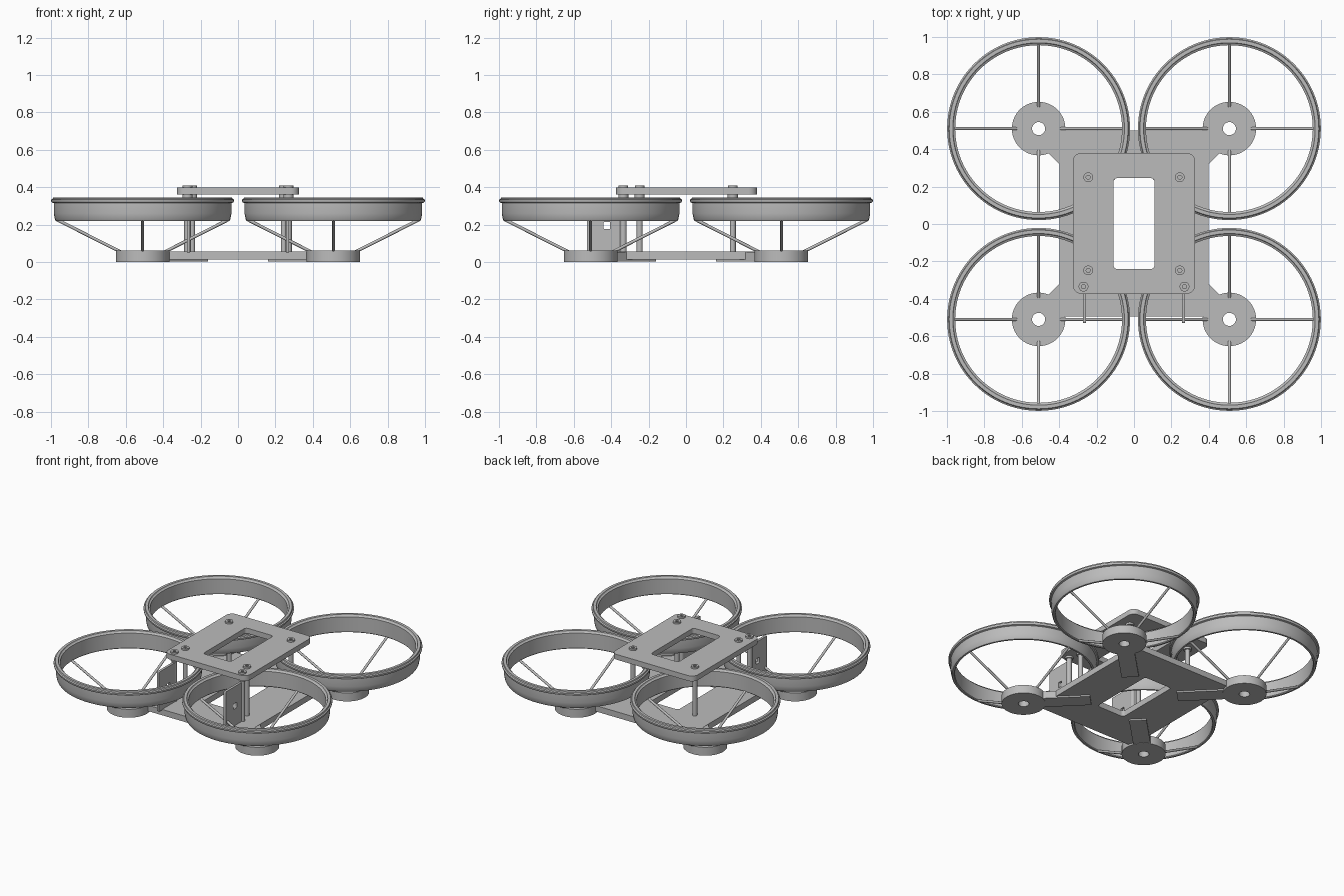
import bpy, bmesh, math
from mathutils import Matrix, Vector

if "Cube" in bpy.data.objects:
    bpy.data.objects.remove(bpy.data.objects["Cube"])

grey = bpy.data.materials.new("mid_grey")
grey.use_nodes = True
COL = (0.5, 0.5, 0.5, 1)
grey.diffuse_color = COL
grey.node_tree.nodes["Principled BSDF"].inputs["Base Color"].default_value = COL


def add(name, mesh, smooth=True):
    obj = bpy.data.objects.new(name, mesh)
    bpy.context.scene.collection.objects.link(obj)
    mesh.materials.clear()
    mesh.materials.append(grey)
    mesh.polygons.foreach_set("use_smooth", [smooth] * len(mesh.polygons))
    if smooth:
        mesh.set_sharp_from_angle(angle=math.radians(32))
    return obj


def circle(r, n=48, cx=0, cy=0):
    return [(cx + r * math.cos(2 * math.pi * i / n), cy + r * math.sin(2 * math.pi * i / n)) for i in range(n)]


def rounded(x0, x1, y0, y1, r, n=6):
    pts = []
    corners = [(x1 - r, y1 - r), (x0 + r, y1 - r), (x0 + r, y0 + r), (x1 - r, y0 + r)]
    for k, (cx, cy) in enumerate(corners):
        for i in range(n + 1):
            a = math.pi / 2 * (k + i / n)
            pts.append((cx + r * math.cos(a), cy + r * math.sin(a)))
    return pts


def slab(name, loops, z0, z1, matrix=None):
    """Flat part: first loop is the outline, the others are holes."""
    cu = bpy.data.curves.new(name, "CURVE")
    cu.dimensions, cu.fill_mode, cu.extrude = "2D", "BOTH", (z1 - z0) / 2
    for pts in loops:
        sp = cu.splines.new("POLY")
        sp.points.add(len(pts) - 1)
        for p, (x, y) in zip(sp.points, pts):
            p.co = (x, y, 0, 1)
        sp.use_cyclic_u = True
    tmp = bpy.data.objects.new("outline", cu)
    bpy.context.scene.collection.objects.link(tmp)
    dg = bpy.context.evaluated_depsgraph_get()
    mesh = bpy.data.meshes.new_from_object(tmp.evaluated_get(dg))
    bpy.data.objects.remove(tmp)
    bpy.data.curves.remove(cu)
    bm = bmesh.new()
    bm.from_mesh(mesh)
    bmesh.ops.remove_doubles(bm, verts=bm.verts, dist=1e-5)
    bmesh.ops.translate(bm, verts=bm.verts, vec=(0, 0, (z0 + z1) / 2))
    if matrix:
        bm.transform(matrix)
    bmesh.ops.recalc_face_normals(bm, faces=bm.faces)
    bm.to_mesh(mesh)
    bm.free()
    return add(name, mesh)


def ring(name, profile, center, n=96):
    """Closed profile of (radius, z) turned about a vertical axis."""
    bm = bmesh.new()
    rows = []
    for i in range(n):
        a = 2 * math.pi * i / n
        rows.append([bm.verts.new((center[0] + r * math.cos(a), center[1] + r * math.sin(a), z)) for r, z in profile])
    m = len(profile)
    for i in range(n):
        p, q = rows[i], rows[(i + 1) % n]
        for j in range(m):
            k = (j + 1) % m
            bm.faces.new((p[j], q[j], q[k], p[k]))
    bmesh.ops.recalc_face_normals(bm, faces=bm.faces)
    mesh = bpy.data.meshes.new(name)
    bm.to_mesh(mesh)
    bm.free()
    return add(name, mesh)


def rod(name, a, b, r, n=16):
    a, b = Vector(a), Vector(b)
    rot = (b - a).to_track_quat("Z", "Y").to_matrix().to_4x4()
    bm = bmesh.new()
    bmesh.ops.create_cone(bm, cap_ends=True, segments=n, radius1=r, radius2=r, depth=(b - a).length,
                          matrix=Matrix.Translation((a + b) / 2) @ rot)
    mesh = bpy.data.meshes.new(name)
    bm.to_mesh(mesh)
    bm.free()
    return add(name, mesh)


# Base and top plates with the same central window
window = rounded(-0.11, 0.11, -0.24, 0.245, 0.02)
slab("base_plate", [rounded(-0.397, 0.397, -0.495, 0.5, 0.03), window], 0.013, 0.055)
slab("top_plate", [rounded(-0.327, 0.327, -0.373, 0.38, 0.045), window], 0.36, 0.398)

# Ducts, motor mounts, spokes and diagonal arms at the four corners
C = 0.51
duct_profile = [(0.447, 0.225), (0.452, 0.22), (0.464, 0.22), (0.469, 0.228), (0.475, 0.26), (0.475, 0.314),
                (0.485, 0.318), (0.489, 0.325), (0.489, 0.333), (0.481, 0.338), (0.478, 0.346),
                (0.459, 0.346), (0.455, 0.338), (0.446, 0.333)]
for sx in (-1, 1):
    for sy in (-1, 1):
        side = ("front" if sy < 0 else "back") + ("_left" if sx > 0 else "_right")
        cx, cy = C * sx, C * sy
        ring("duct_" + side, duct_profile, (cx, cy))
        slab("motor_mount_" + side, [circle(0.143, 64, cx, cy), circle(0.035, 32, cx, cy)], 0, 0.06)
        for k in range(4):
            dx, dy = (1, 0, -1, 0)[k], (0, 1, 0, -1)[k]
            rod(f"spoke_{side}_{k}", (cx + 0.118 * dx, cy + 0.118 * dy, 0.054),
                (cx + 0.462 * dx, cy + 0.462 * dy, 0.228), 0.0085)
        w = 0.04
        arm = [(0.2 + w, 0.2 - w), (0.43 + w, 0.43 - w), (0.43 - w, 0.43 + w), (0.2 - w, 0.2 + w)]
        slab("arm_" + side, [[(x * sx, y * sy) for x, y in arm]], 0.002, 0.053)

# Standoffs with collars and hex-socket bolts
for sx in (-1, 1):
    for x, y, r in ((0.245, 0.25, 0.016), (0.245, -0.248, 0.016), (0.27, -0.335, 0.018)):
        x *= sx
        rod("standoff", (x, y, 0.05), (x, y, 0.362), r, 24)
        rod("standoff_collar", (x, y, 0.346), (x, y, 0.362), 0.027, 24)
        slab("bolt_head", [circle(0.026, 32, x, y), circle(0.012, 6, x, y)], 0.396, 0.41)

# Upright side brackets at the front, each with a small square opening
to_side = Matrix(((0, 0, 1, 0), (1, 0, 0, 0), (0, 1, 0, 0), (0, 0, 0, 1)))
for sx in (-1, 1):
    x = 0.265 * sx
    slab("side_bracket", [rounded(-0.53, -0.335, 0.05, 0.335, 0.006), rounded(-0.44, -0.405, 0.175, 0.215, 0.006)],
         x - 0.009, x + 0.009, to_side)
